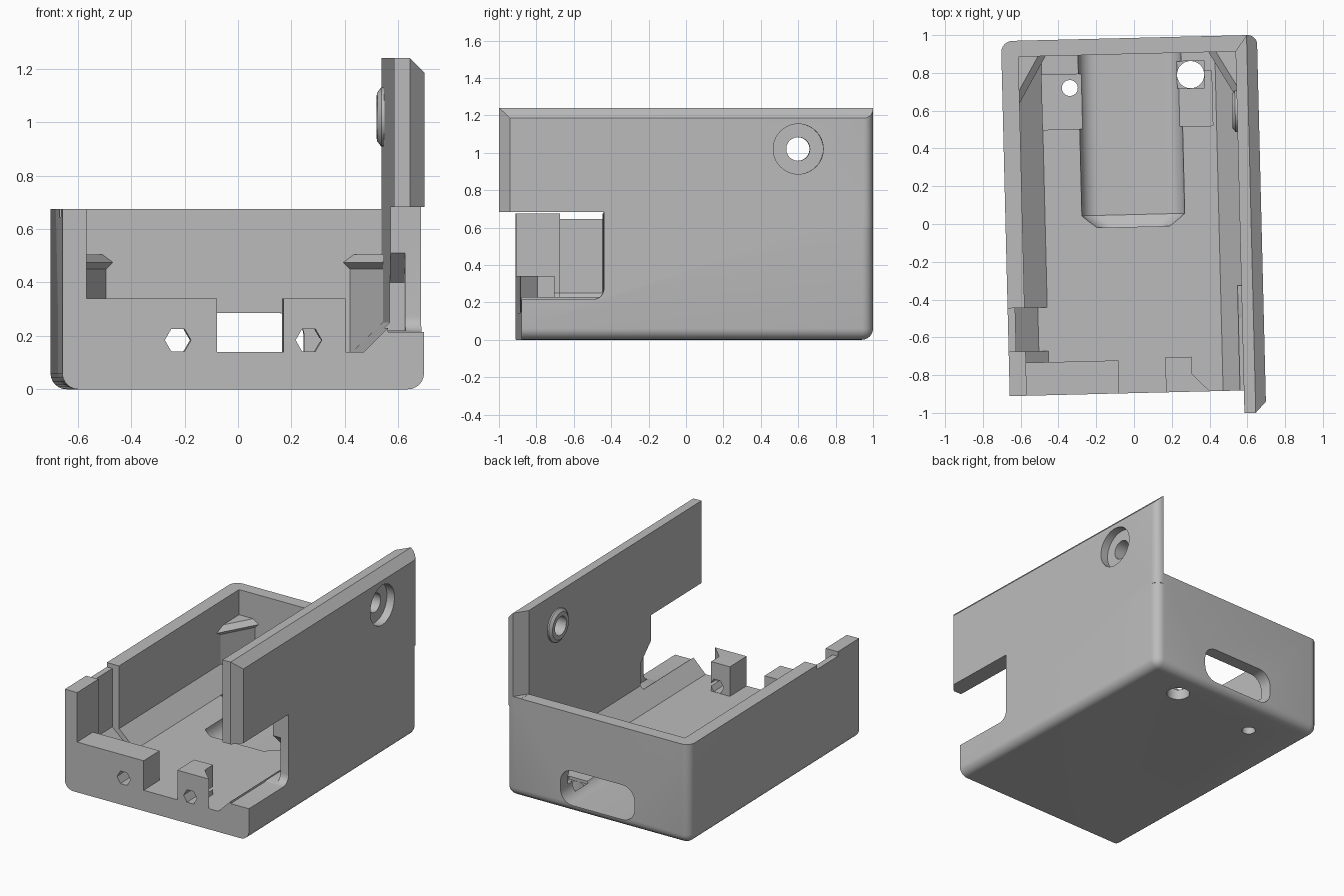
import bpy, bmesh, math
from mathutils import Vector, Matrix

if "Cube" in bpy.data.objects:
    bpy.data.objects.remove(bpy.data.objects["Cube"])

mat = bpy.data.materials.new("plain grey")
mat.diffuse_color = (0.5, 0.5, 0.5, 1)
mat.use_nodes = True
mat.node_tree.nodes["Principled BSDF"].inputs["Base Color"].default_value = mat.diffuse_color


def loft(name, rings):
    """Closed solid through a list of matching rings of points."""
    bm = bmesh.new()
    rows = [[bm.verts.new(p) for p in r] for r in rings]
    n = len(rows[0])
    for a, b in zip(rows, rows[1:]):
        for i in range(n):
            j = (i + 1) % n
            bm.faces.new((a[i], a[j], b[j], b[i]))
    bm.faces.new(rows[0])
    bm.faces.new(rows[-1])
    bmesh.ops.recalc_face_normals(bm, faces=bm.faces[:])
    me = bpy.data.meshes.new(name)
    bm.to_mesh(me)
    bm.free()
    ob = bpy.data.objects.new(name, me)
    bpy.context.collection.objects.link(ob)
    me.materials.append(mat)
    return ob


def along_x(name, pts, x0, x1):
    return loft(name, [[(x, y, z) for y, z in pts] for x in (x0, x1)])


def along_y(name, pts, y0, y1):
    return loft(name, [[(x, y, z) for x, z in pts] for y in (y0, y1)])


def along_z(name, pts, z0, z1):
    return loft(name, [[(x, y, z) for x, y in pts] for z in (z0, z1)])


def box(name, x0, x1, y0, y1, z0, z1):
    return along_z(name, [(x0, y0), (x1, y0), (x1, y1), (x0, y1)], z0, z1)


def circle(cx, cy, r, n=40):
    return [(cx + r * math.cos(2 * math.pi * i / n),
             cy + r * math.sin(2 * math.pi * i / n)) for i in range(n)]


def rounded(x0, x1, z0, z1, r, n=8):
    pts = []
    for k, (cx, cz) in enumerate([(x1 - r, z1 - r), (x0 + r, z1 - r),
                                  (x0 + r, z0 + r), (x1 - r, z0 + r)]):
        for i in range(n + 1):
            a = math.pi / 2 * (k + i / n)
            pts.append((cx + r * math.cos(a), cz + r * math.sin(a)))
    return pts


def combine(target, other, op):
    m = target.modifiers.new("join", 'BOOLEAN')
    m.operation, m.solver, m.object = op, 'EXACT', other
    bpy.context.view_layer.objects.active = target
    bpy.ops.object.modifier_apply(modifier=m.name)
    bpy.data.objects.remove(other, do_unlink=True)


def cut(other):
    combine(body, other, 'DIFFERENCE')


def add(other):
    combine(body, other, 'UNION')


def bevel(ob, test, width, seg):
    bm = bmesh.new()
    bm.from_mesh(ob.data)
    edges = [e for e in bm.edges if test(e.verts[0].co, e.verts[1].co)]
    bmesh.ops.bevel(bm, geom=edges, offset=width, segments=seg,
                    profile=0.5, affect='EDGES', clamp_overlap=True)
    bm.to_mesh(ob.data)
    bm.free()


L, R, F, B = -0.68, 0.675, -0.895, 0.985      # outer limits of the tray
IL, IR, IB = -0.59, 0.56, 0.90                # inner wall faces

# tray block with rounded bottom and rear corners, sharp front
body = box("enclosure_body", L, R, F, B, 0, 0.675)
bevel(body, lambda a, b: (a.z + b.z < 0.01 and not (a.y < -0.8 and b.y < -0.8))
      or (a.y > 0.9 and b.y > 0.9 and abs(a.z - b.z) > 0.1), 0.06, 6)

# inner cavity with sloped floor sides, open at the front
cut(along_y("cavity", [(IL, 1.5), (IL, 0.25), (-0.47, 0.14), (0.45, 0.14),
                       (IR, 0.25), (IR, 1.5)], -1.2, IB))

# tall right wall with chamfered top and ends
wall = along_y("tall_wall", [(IR, 0.6), (R, 0.6), (R, 1.185), (0.62, 1.24),
                             (IR, 1.24)], -1.015, B)
bevel(wall, lambda a, b: a.y > 0.9 and b.y > 0.9 and a.x > 0.67 and b.x > 0.67,
      0.05, 6)
for pts in ([(0.62, -1.015), (0.675, -0.957), (0.8, -0.957), (0.8, -1.2), (0.62, -1.2)],
            [(0.56, 0.90), (0.62, 0.985), (0.62, 1.2), (0.4, 1.2), (0.4, 0.90)]):
    c = along_z("end_chamfer", pts, 0.676, 1.5)
    combine(wall, c, 'DIFFERENCE')
add(wall)

# front wall, connector post
add(box("front_wall", -0.62, -0.10, F, -0.72, 0.1, 0.34))
add(along_z("post", [(0.148, F), (0.38, F), (0.287, -0.80), (0.287, -0.71),
                     (0.148, -0.71)], 0.1, 0.34))

# rear corner braces with an overhanging lip
for x, s in ((IL - 0.02, 1), (IR + 0.02, -1)):
    rings = []
    for a, z in ((0.14, 0.08), (0.14, 0.45), (0.165, 0.475), (0.125, 0.505)):
        a += 0.01
        rings.append([(x, IB + 0.02, z), (x + s * a, IB + 0.02, z),
                      (x, IB + 0.02 - 1.72 * a, z)])
    add(loft("brace", rings))

# groove in the left wall, lowered edge above it
cut(along_y("groove", [(-0.64, 1), (-0.64, 0.25), (-0.52, 0.14), (-0.4, 0.14),
                       (-0.4, 1)], -0.66, -0.43))
cut(box("groove_top", -0.8, -0.55, -0.66, -0.43, 0.645, 1))

# side opening in the right wall with a rounded lower corner
corner = [(-0.455 - 0.06 + 0.06 * math.sin(t * math.pi / 12),
           0.215 + 0.06 - 0.06 * math.cos(t * math.pi / 12)) for t in range(7)]
cut(along_x("side_opening", [(-1.2, 0.215)] + corner
            + [(-0.455, 0.683), (-1.2, 0.683)], IR - 0.02, 0.9))
cut(along_x("side_relief", [(-0.5, 0.22), (-0.34, 0.22), (-0.34, 0.40),
                            (-0.455, 0.51), (-0.5, 0.51)], 0.54, 0.615))

# rear floor recess
cut(box("floor_recess", -0.47, 0.25, 0.51, 0.80, 0.09, 0.2))
cut(box("floor_recess", 0.2, 0.43, 0.51, 0.80, 0.09, 0.2))

# cable slot through the rear wall, tapering into the floor
rings = []
for y, d in ((-0.015, 0.07), (0.05, 0.0), (1.2, 0.0)):
    rings.append([(x, y, z) for x, z in
                  rounded(-0.275 + d, 0.27 - d, 0.05 + d * 0.6, 0.285, 0.09)])
cut(loft("cable_slot", rings))

# floor holes and a square seat
cut(along_z("small_hole", circle(-0.322, 0.728, 0.042), -0.1, 0.3))
cut(along_z("large_hole", circle(0.319, 0.783, 0.072), -0.1, 0.3))
cut(box("square_seat", 0.247, 0.391, 0.711, 0.855, 0.07, 0.2))

# hexagonal holes in the front
for x in (-0.247, 0.243):
    cut(along_y("hex_hole", circle(x, 0.184, 0.049, 6), -1.1, -0.665))

# ringed hole in the tall wall: tapered boss, counterbore, through hole
hy, hz = 0.584, 1.02
add(loft("boss", [[(x, y, z) for y, z in circle(hy, hz, r)]
                  for x, r in ((0.60, 0.11), (0.55, 0.11), (0.535, 0.09))]))
cut(along_x("counterbore", circle(hy, hz, 0.134), 0.62, 0.8))
cut(along_x("through_hole", circle(hy, hz, 0.063), 0.4, 0.8))

# slight turn of the whole part, then shading
body.data.transform(Matrix.Rotation(0.0245, 4, 'Z'))
bpy.ops.object.select_all(action='DESELECT')
body.select_set(True)
bpy.context.view_layer.objects.active = body
bpy.ops.object.shade_smooth_by_angle(angle=math.radians(30))
